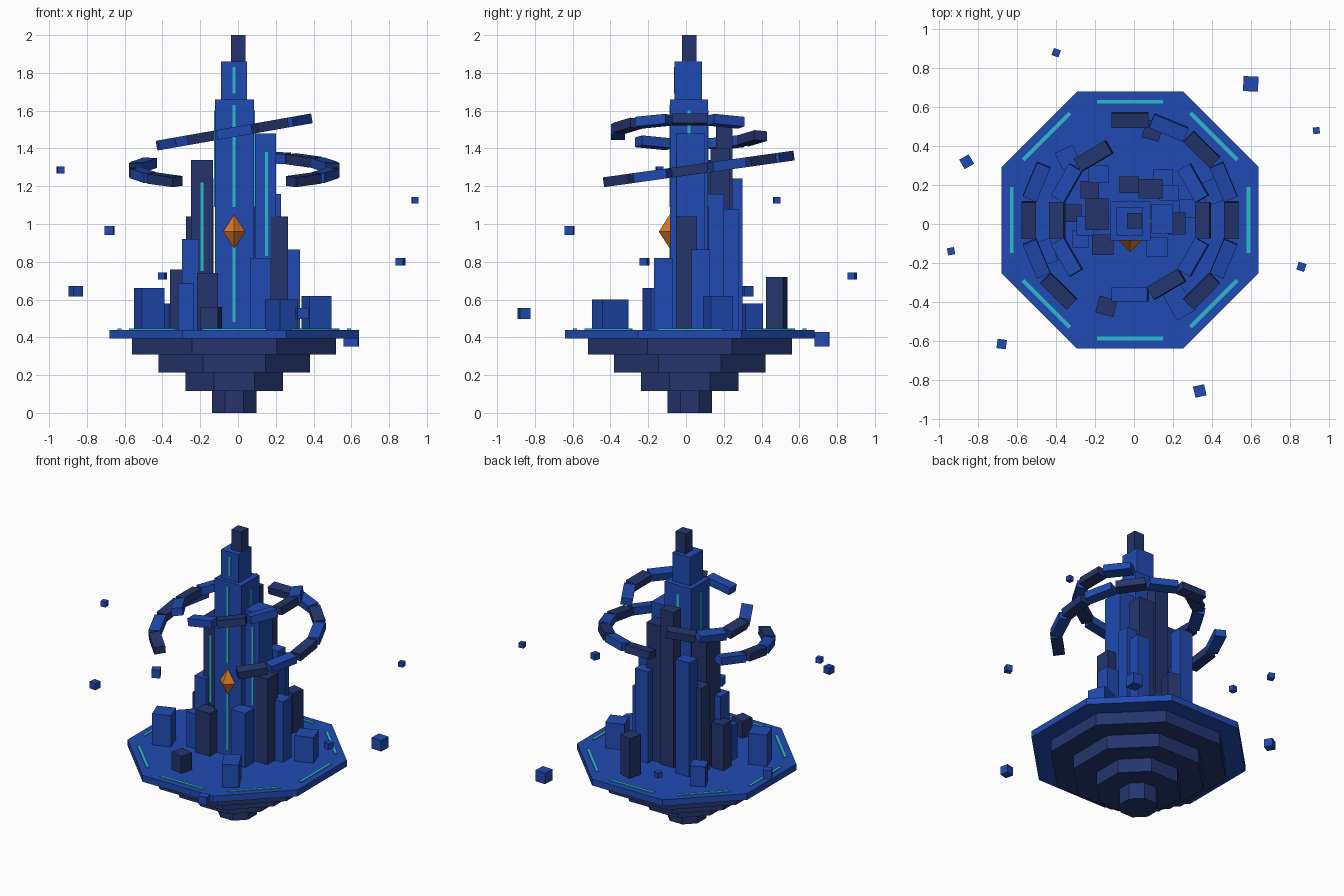
import bpy, bmesh, math
from mathutils import Matrix, Vector

if "Cube" in bpy.data.objects:
    bpy.data.objects.remove(bpy.data.objects["Cube"])

CX, CY = -0.02, 0.02   # axis of the floating city


def material(name, rgb):
    m = bpy.data.materials.new(name)
    m.diffuse_color = (*rgb, 1)
    m.use_nodes = True
    m.node_tree.nodes["Principled BSDF"].inputs["Base Color"].default_value = m.diffuse_color
    return m


BLUE = material("royal blue", (0.015, 0.07, 0.45))
NAVY = material("dark navy", (0.018, 0.036, 0.155))
CYAN = material("cyan glow", (0.025, 0.50, 0.62))
ORANGE = material("amber crystal", (0.72, 0.20, 0.02))


def finish(name, bm, mat):
    bmesh.ops.recalc_face_normals(bm, faces=bm.faces)
    me = bpy.data.meshes.new(name)
    bm.to_mesh(me)
    bm.free()
    me.materials.append(mat)
    ob = bpy.data.objects.new(name, me)
    bpy.context.collection.objects.link(ob)
    return ob


def box(name, centre, size, mat, rot=Matrix.Identity(4)):
    bm = bmesh.new()
    bmesh.ops.create_cube(bm, size=1)
    bm.transform(Matrix.Translation(centre) @ rot @ Matrix.Diagonal((*size, 1)))
    return finish(name, bm, mat)


def rz(deg):
    return Matrix.Rotation(math.radians(deg), 4, 'Z')


def span(name, x0, x1, y0, y1, z0, z1, mat):
    return box(name, ((x0 + x1) / 2, (y0 + y1) / 2, (z0 + z1) / 2),
               (x1 - x0, y1 - y0, z1 - z0), mat)


# Stepped octagonal base: (apothem, bottom, top)
def octagon(name, apothem, z0, z1, mat):
    r = apothem / math.cos(math.pi / 8)
    bm = bmesh.new()
    bmesh.ops.create_cone(bm, cap_ends=True, segments=8, radius1=r, radius2=r, depth=z1 - z0)
    bm.transform(Matrix.Translation((CX, CY, (z0 + z1) / 2)) @ rz(22.5))
    # make sure a flat side faces the front
    a = max(v.co.x for v in bm.verts) - CX
    if a > apothem * 1.02:
        bm.transform(Matrix.Translation((CX, CY, 0)) @ rz(22.5) @ Matrix.Translation((-CX, -CY, 0)))
    finish(name, bm, mat)


octagon("platform", 0.66, 0.395, 0.44, BLUE)
for i, (a, z0, z1) in enumerate([(0.54, 0.31, 0.395), (0.40, 0.213, 0.31),
                                 (0.258, 0.115, 0.213), (0.118, 0.0, 0.115)]):
    octagon(f"under_step_{i + 1}", a, z0, z1, NAVY)

# Glowing strips along the platform edges
for i in range(8):
    t = i * math.pi / 4
    box(f"platform_strip_{i + 1}", (CX + 0.608 * math.cos(t), CY + 0.608 * math.sin(t), 0.442),
        (0.02, 0.34, 0.008), CYAN, rz(i * 45))

# Central tower with setbacks and spire
span("central_tower", -0.122, 0.085, -0.084, 0.116, 0.44, 1.66, BLUE)
span("tower_setback", -0.09, 0.047, -0.06, 0.084, 1.66, 1.86, BLUE)
span("tower_spire", -0.037, 0.041, -0.022, 0.056, 1.86, 2.0, NAVY)

# Glowing strips on the tower faces
G = 0.004
span("front_strip_low", -0.028, -0.012, -0.084 - G, -0.082, 0.48, 0.95, CYAN)
span("front_strip_high", -0.028, -0.012, -0.084 - G, -0.082, 1.09, 1.63, CYAN)
span("back_strip", -0.028, -0.012, 0.114, 0.116 + G, 1.09, 1.60, CYAN)
span("left_strip", -0.122 - G, -0.12, 0.008, 0.024, 1.09, 1.60, CYAN)
span("right_strip", 0.083, 0.085 + G, 0.008, 0.024, 1.09, 1.60, CYAN)
span("setback_strip", -0.028, -0.012, -0.06 - G, -0.058, 1.69, 1.83, CYAN)
span("left_tower_strip", -0.198, -0.182, -0.03 - G, -0.028, 0.75, 1.22, CYAN)
span("right_tower_strip", 0.142, 0.158, -0.05 - G, -0.048, 0.83, 1.38, CYAN)

# Surrounding towers: x range, y range, top, colour
towers = [
    (0.09, 0.20, -0.05, 0.10, 1.48, BLUE),
    (-0.249, -0.132, -0.03, 0.13, 1.34, NAVY),
    (-0.075, 0.025, 0.16, 0.245, 1.53, NAVY),
    (0.023, 0.146, 0.13, 0.23, 1.40, NAVY),
    (-0.235, -0.13, 0.21, 0.30, 1.24, BLUE),
    (0.13, 0.228, 0.12, 0.20, 1.16, BLUE),
    (0.10, 0.20, 0.19, 0.28, 1.08, BLUE),
    (-0.275, -0.18, 0.13, 0.22, 1.04, NAVY),
    (0.175, 0.265, -0.053, 0.058, 1.04, NAVY),
    (-0.296, -0.206, -0.06, 0.04, 0.92, BLUE),
    (0.235, 0.328, 0.03, 0.127, 0.865, BLUE),
    (0.063, 0.175, -0.17, -0.07, 0.82, BLUE),
    (-0.36, -0.27, 0.01, 0.10, 0.76, NAVY),
    (-0.217, -0.106, -0.16, -0.055, 0.74, NAVY),
    (-0.317, -0.233, -0.12, -0.03, 0.685, BLUE),
]
for i, (x0, x1, y0, y1, top, m) in enumerate(towers):
    span(f"side_tower_{i + 1}", x0, x1, y0, y1, 0.44, top, m)

# Small turned buildings near the rim: x, y, width, depth, top, turn, colour
for i, (x, y, w, d, top, a, m) in enumerate([
        (-0.47, -0.15, 0.125, 0.123, 0.66, 20, BLUE),
        (0.415, 0.17, 0.125, 0.123, 0.62, 20, BLUE),
        (0.23, -0.40, 0.11, 0.16, 0.60, 30, BLUE),
        (-0.142, -0.423, 0.095, 0.09, 0.56, -14, NAVY),
        (0.095, 0.48, 0.09, 0.095, 0.72, -15, NAVY),
        (-0.34, 0.34, 0.10, 0.10, 0.58, 25, BLUE)]):
    box(f"rim_building_{i + 1}", (x, y, (0.44 + top) / 2), (w, d, top - 0.44), m, rz(a))


# Broken tilted rings made of blocks, alternating colours
def ring(name, z, radius, count, length, missing, tilt):
    for k in range(count):
        if k in missing:
            continue
        turn = rz(360 * k / count)
        pos = Vector((CX, CY, z)) + tilt @ turn @ Vector((radius, 0, 0))
        box(f"{name}_block_{k + 1}", pos, (0.075, length, 0.052),
            BLUE if k % 2 else NAVY, tilt @ turn)


ring("upper_ring", 1.487, 0.38, 12, 0.187, {2, 3, 8}, Matrix.Rotation(math.radians(-10), 4, 'Y'))
ring("lower_ring", 1.285, 0.52, 16, 0.19, {5, 6, 11, 12, 13}, Matrix.Rotation(math.radians(8), 4, 'X'))

# Amber crystal on the front of the tower
bm = bmesh.new()
for s in (1, -1):
    bmesh.ops.create_cone(bm, segments=4, radius1=0.058, radius2=0, depth=0.09,
                          matrix=Matrix.Translation((CX, -0.086, 0.96 + s * 0.045))
                          @ Matrix.Rotation(0 if s > 0 else math.pi, 4, 'X'))
bmesh.ops.remove_doubles(bm, verts=bm.verts, dist=0.0005)
finish("crystal", bm, ORANGE)

# Floating cubes: x, y, z, size, turn
for i, (x, y, z, s, a) in enumerate([
        (-0.40, 0.88, 0.725, 0.038, -20), (0.60, 0.72, 0.39, 0.077, -3),
        (0.937, 0.48, 1.125, 0.034, 8), (0.86, -0.22, 0.80, 0.042, -18),
        (0.338, -0.858, 0.525, 0.058, 13), (-0.68, -0.617, 0.965, 0.048, -8),
        (-0.94, -0.14, 1.285, 0.037, 10), (-0.86, 0.32, 0.645, 0.056, 30)]):
    box(f"floating_cube_{i + 1}", (x, y, z), (s, s, s), BLUE, rz(a))
